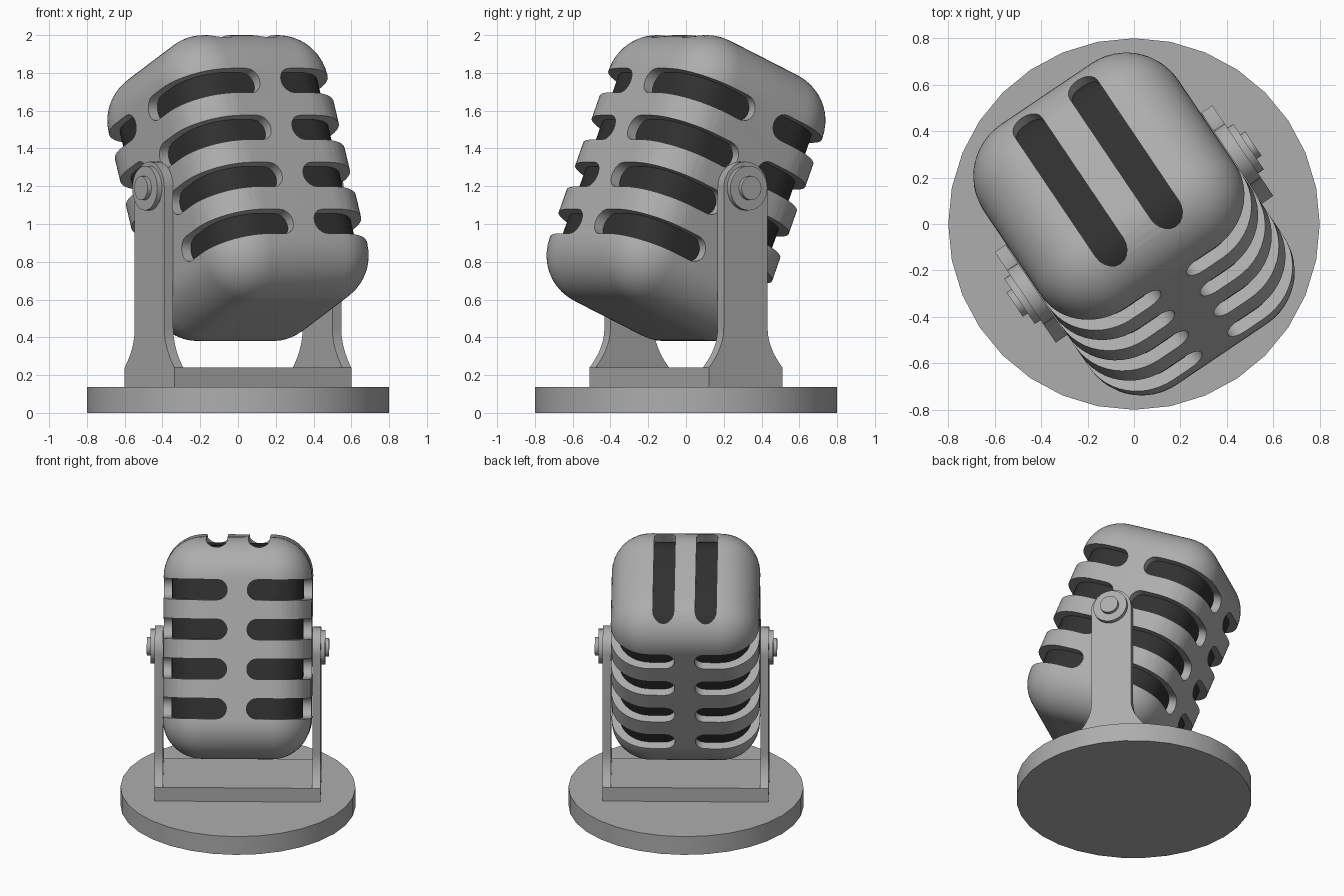
import bpy, bmesh, math
from mathutils import Matrix, Vector

if "Cube" in bpy.data.objects:
    bpy.data.objects.remove(bpy.data.objects["Cube"])

TURN = Matrix.Rotation(math.radians(34), 4, 'Z')
PIVOT = 1.19
HEAD = Matrix.Translation((0, 0, PIVOT)) @ TURN @ Matrix.Rotation(math.radians(-23), 4, 'X')
W, H, R = 0.505, 0.757, 0.27      # head half width, half height, corner radius
C = W - R


def material(name, v):
    m = bpy.data.materials.new(name)
    m.diffuse_color = (v, v, v, 1)
    m.use_nodes = True
    m.node_tree.nodes["Principled BSDF"].inputs["Base Color"].default_value = m.diffuse_color
    return m


GREY = material("metal grey", 0.42)
DARK = material("dark grille", 0.03)


def finish(bm, name, mat, matrix):
    bmesh.ops.recalc_face_normals(bm, faces=bm.faces)
    me = bpy.data.meshes.new(name)
    bm.to_mesh(me)
    bm.free()
    me.materials.append(mat)
    ob = bpy.data.objects.new(name, me)
    bpy.context.collection.objects.link(ob)
    ob.matrix_world = matrix
    return ob


def prism(bm, bottom, top):
    """Closed solid between two matching loops of points."""
    a = [bm.verts.new(p) for p in bottom]
    b = [bm.verts.new(p) for p in top]
    n = len(a)
    bm.faces.new(a)
    bm.faces.new(b)
    for i in range(n):
        j = (i + 1) % n
        bm.faces.new((a[i], a[j], b[j], b[i]))


def rounded_box(inset, segs):
    bm = bmesh.new()
    bmesh.ops.create_cube(bm, size=2)
    bmesh.ops.scale(bm, vec=(W - inset, W - inset, H - inset), verts=bm.verts)
    bmesh.ops.bevel(bm, geom=bm.edges[:], offset=R - inset, segments=segs,
                    profile=0.5, affect='EDGES')
    return bm


def cylinder_x(bm, r, x0, x1, z, n=32):
    ring = [(r * math.cos(2 * math.pi * i / n), z + r * math.sin(2 * math.pi * i / n)) for i in range(n)]
    prism(bm, [(x0, y, q) for y, q in ring], [(x1, y, q) for y, q in ring])


# round base
bm = bmesh.new()
ring = [(0.8 * math.cos(math.pi * i / 16), 0.8 * math.sin(math.pi * i / 16)) for i in range(32)]
prism(bm, [(x, y, 0) for x, y in ring], [(x, y, 0.137) for x, y in ring])
finish(bm, "base_disc", GREY, Matrix())

# cradle plate between the two arms
bm = bmesh.new()
rect = [(-0.508, -0.235), (0.508, -0.235), (0.508, 0.235), (-0.508, 0.235)]
prism(bm, [(x, y, 0.13) for x, y in rect], [(x, y, 0.24) for x, y in rect])
finish(bm, "cradle_plate", GREY, TURN)

# arm profile: flared foot, straight post, round top
half = [(0.235, 0.13)] + [(0.14 + 0.095 * (1 - i / 8) ** 2, 0.24 + 0.21 * i / 8) for i in range(9)]
half += [(0.14 * math.cos(a), PIVOT + 0.14 * math.sin(a)) for a in [math.pi / 2 * i / 10 for i in range(10)]]
profile = half + [(0, PIVOT + 0.14)] + [(-y, z) for y, z in reversed(half)]
for side, s in (("left", -1), ("right", 1)):
    bm = bmesh.new()
    prism(bm, [(s * 0.508, y, z) for y, z in profile], [(s * 0.565, y, z) for y, z in profile])
    finish(bm, side + "_arm", GREY, TURN)
    # washer and bolt head on the pivot
    bm = bmesh.new()
    cylinder_x(bm, 0.118, s * 0.56, s * 0.595, PIVOT)
    finish(bm, side + "_washer", GREY, TURN)
    bm = bmesh.new()
    cylinder_x(bm, 0.063, s * 0.59, s * 0.62, PIVOT)
    finish(bm, side + "_bolt", GREY, TURN)

# dark core behind the slots
finish(rounded_box(0.058, 10), "inner_core", DARK, HEAD)

# hollow head shell
shell = finish(rounded_box(0, 12), "head_shell", GREY, HEAD)
solid = shell.modifiers.new("wall", 'SOLIDIFY')
solid.thickness = 0.06
solid.offset = -1

# slot cutter: stations (inner point, outer point, half height) around one corner
GAP, SR, DEEP, OUT = 0.068, 0.07, 0.12, 0.1
ends = [(GAP + SR * (1 - math.cos(a)), SR * math.sin(a))
        for a in [math.radians(d) for d in (10, 25, 40, 55, 70, 90)]]
stations = [((x, W - DEEP), (x, W + OUT), h) for x, h in ends]
for i in range(13):
    a = math.pi / 2 * (1 - i / 12)
    d = Vector((math.cos(a), math.sin(a)))
    p = Vector((C, C))
    stations.append((tuple(p + d * (R - DEEP)), tuple(p + d * (R + OUT)), SR))
stations += [((W - DEEP, y), (W + OUT, y), h) for y, h in reversed(ends)]

bm = bmesh.new()
for row in (-0.405, -0.135, 0.135, 0.405):
    for sx in (-1, 1):
        for sy in (-1, 1):
            rings = []
            for (ix, iy), (ox, oy), h in stations:
                pts = [(ix, iy, -h), (ox, oy, -h), (ox, oy, h), (ix, iy, h)]
                rings.append([bm.verts.new((sx * x, sy * y, row + z)) for x, y, z in pts])
            bm.faces.new(rings[0])
            bm.faces.new(rings[-1])
            for r0, r1 in zip(rings, rings[1:]):
                for k in range(4):
                    m = (k + 1) % 4
                    bm.faces.new((r0[k], r0[m], r1[m], r1[k]))
# two long slots over the top
for s in (-1, 1):
    loop = []
    for sign in (1, -1):
        for i in range(11):
            a = math.pi * i / 10
            loop.append((s * 0.144 + sign * 0.072 * math.cos(a), sign * (0.34 + 0.072 * math.sin(a))))
    prism(bm, [(x, y, 0.53) for x, y in loop], [(x, y, 0.9) for x, y in loop])
cutter = finish(bm, "slot_cutter", GREY, HEAD)
cutter.hide_render = True

cut = shell.modifiers.new("slots", 'BOOLEAN')
cut.operation = 'DIFFERENCE'
cut.solver = 'EXACT'
cut.object = cutter
bpy.context.view_layer.update()
bpy.ops.object.select_all(action='DESELECT')
bpy.context.view_layer.objects.active = shell
shell.select_set(True)
for name in ("wall", "slots"):
    bpy.ops.object.modifier_apply(modifier=name)
bpy.data.objects.remove(cutter)

# smooth shading with sharp edges kept
for ob in bpy.context.collection.objects:
    ob.select_set(True)
bpy.ops.object.shade_smooth_by_angle(angle=math.radians(30))
